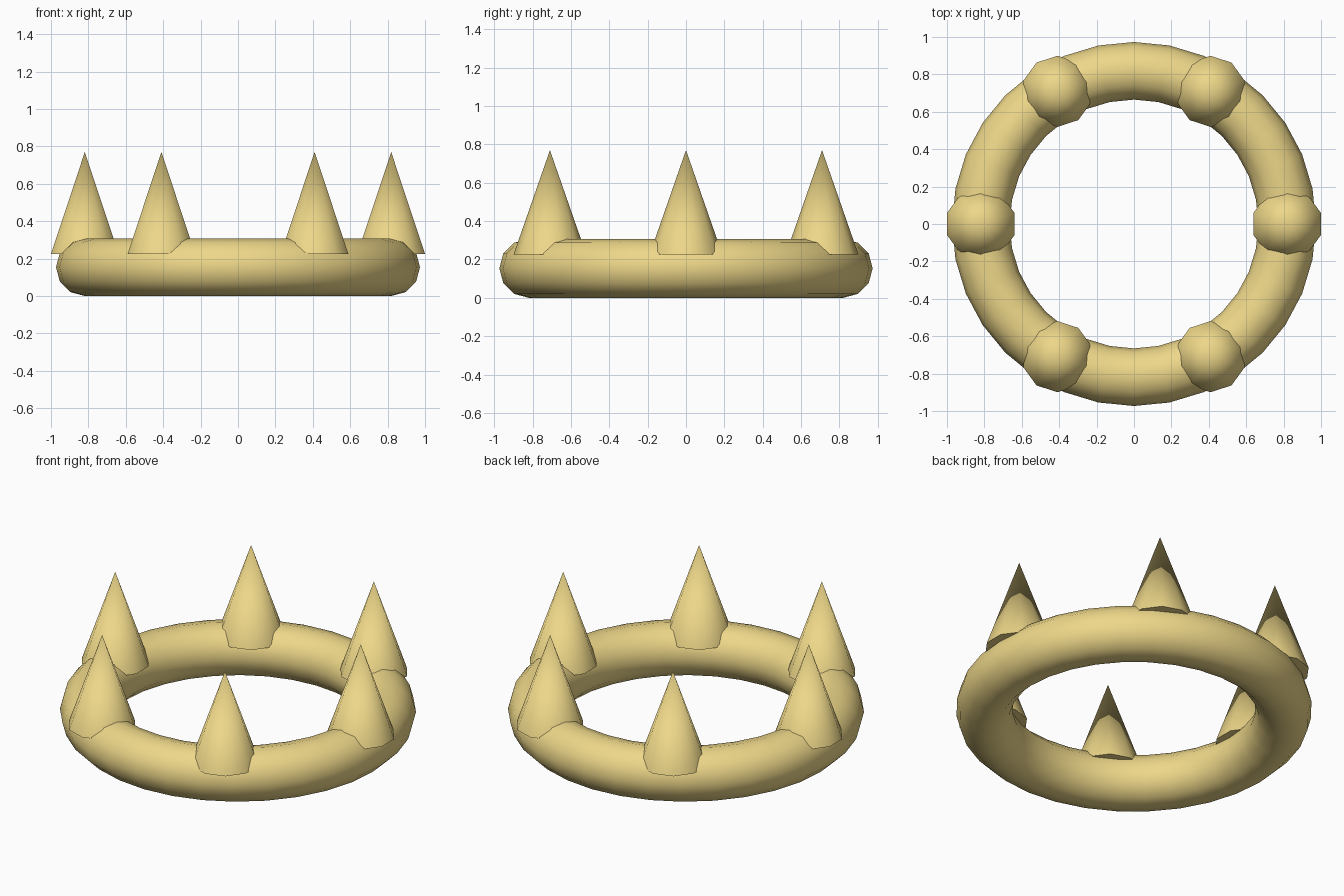
import bpy, math

if "Cube" in bpy.data.objects:
    bpy.data.objects.remove(bpy.data.objects["Cube"])

mat = bpy.data.materials.new("gold")
mat.diffuse_color = (0.85, 0.68, 0.25, 1)
mat.use_nodes = True
mat.node_tree.nodes["Principled BSDF"].inputs["Base Color"].default_value = mat.diffuse_color

R, r = 0.819, 0.154        # band radius and thickness
BASE, TIP = 0.225, 0.77    # spike heights


def finish(name):
    ob = bpy.context.object
    ob.name = name
    ob.data.materials.append(mat)
    bpy.ops.object.shade_smooth_by_angle(angle=math.radians(40))


# round band
bpy.ops.mesh.primitive_torus_add(major_radius=R, minor_radius=r, major_segments=32,
                                 minor_segments=12, location=(0, 0, r))
finish("crown_band")

# six ten-sided spikes, all facing the same way
for i in range(6):
    a = math.radians(60 * i)
    bpy.ops.mesh.primitive_cone_add(vertices=10, radius1=0.19, radius2=0, depth=TIP - BASE,
                                    location=(R * math.cos(a), R * math.sin(a), (BASE + TIP) / 2))
    finish(f"crown_spike_{i + 1}")
